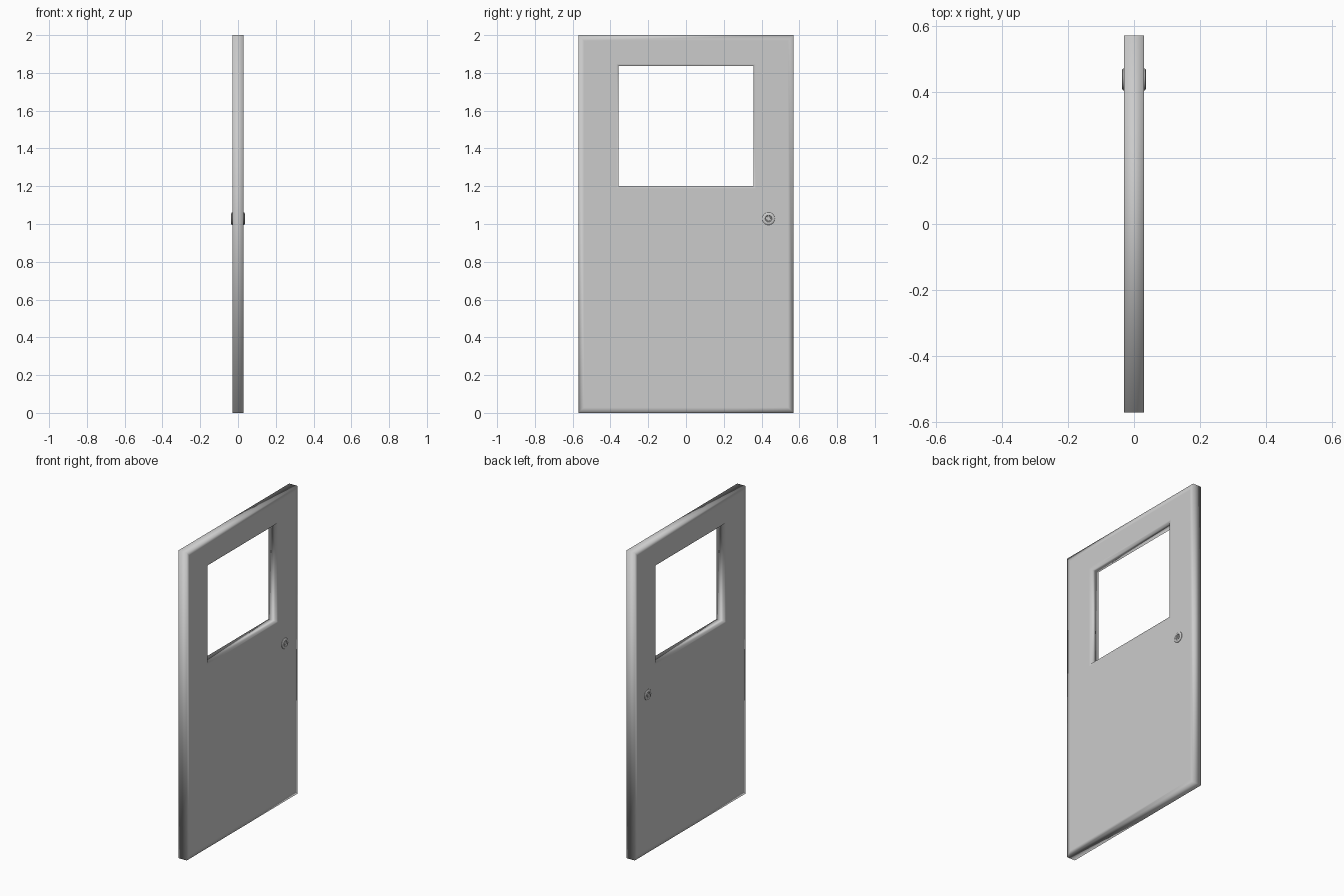
import bpy, bmesh
from math import cos, sin, pi, radians

if "Cube" in bpy.data.objects:
    bpy.data.objects.remove(bpy.data.objects["Cube"])


def loft(name, rings, cyclic=False, caps=False):
    """Bridge successive rings of points into a surface."""
    bm = bmesh.new()
    loops = [[bm.verts.new(p) for p in r] for r in rings]
    pairs = list(zip(loops, loops[1:])) + ([(loops[-1], loops[0])] if cyclic else [])
    for a, b in pairs:
        n = len(a)
        for i in range(n):
            j = (i + 1) % n
            bm.faces.new((a[i], a[j], b[j], b[i]))
    if caps:
        bm.faces.new(loops[0])
        bm.faces.new(loops[-1])
    bmesh.ops.recalc_face_normals(bm, faces=bm.faces)
    me = bpy.data.meshes.new(name)
    bm.to_mesh(me)
    bm.free()
    ob = bpy.data.objects.new(name, me)
    bpy.context.collection.objects.link(ob)
    return ob


def smooth(ob, angle):
    bpy.ops.object.select_all(action='DESELECT')
    bpy.context.view_layer.objects.active = ob
    ob.select_set(True)
    bpy.ops.object.shade_smooth_by_angle(angle=radians(angle))


def rect(x, hy, z0, z1, inset):
    h, a, b = hy - inset, z0 + inset, z1 - inset
    return [(x, -h, a), (x, h, a), (x, h, b), (x, -h, b)]


# Door panel: support loops near each edge give the soft rounded shading
T = 0.03
OUTER, WINDOW = (0.57, 0.0, 2.0), (0.357, 1.2, 1.837)
rings = [rect(T, *OUTER, 0), rect(T, *OUTER, 0.03),
         rect(T, *WINDOW, -0.012), rect(T, *WINDOW, 0),
         rect(-T, *WINDOW, 0), rect(-T, *WINDOW, -0.012),
         rect(-T, *OUTER, 0.03), rect(-T, *OUTER, 0)]
door = loft("door_panel", rings, cyclic=True)
for p in door.data.polygons:
    p.use_smooth = True

# Round locks on both faces: domed collar with recessed core and key slot
LY, LZ, N = 0.437, 1.028, 32


def lathe(name, profile, side):
    rs = [[(side * x, LY + r * cos(2 * pi * i / N), LZ + r * sin(2 * pi * i / N))
           for i in range(N)] for r, x in profile]
    ob = loft(name, rs, caps=True)
    smooth(ob, 35)
    return ob


COLLAR = [(0.033, 0.025), (0.033, 0.033), (0.031, 0.035), (0.026, 0.0367),
          (0.021, 0.037), (0.018, 0.036), (0.016, 0.032)]
CORE = [(0.012, 0.028), (0.012, 0.0345), (0.011, 0.0355)]
for side, label in ((1, "right"), (-1, "left")):
    lathe("lock_collar_" + label, COLLAR, side)
    core = lathe("lock_core_" + label, CORE, side)
    # Key slot cut into the core
    bpy.ops.mesh.primitive_cube_add(size=1, location=(side * 0.036, LY, LZ))
    slot = bpy.context.object
    slot.name = "slot_cutter_" + label
    slot.scale = (0.005, 0.003, 0.014)
    slot.hide_render = True
    slot.display_type = 'WIRE'
    cut = core.modifiers.new("key_slot", 'BOOLEAN')
    cut.operation = 'DIFFERENCE'
    cut.object = slot
